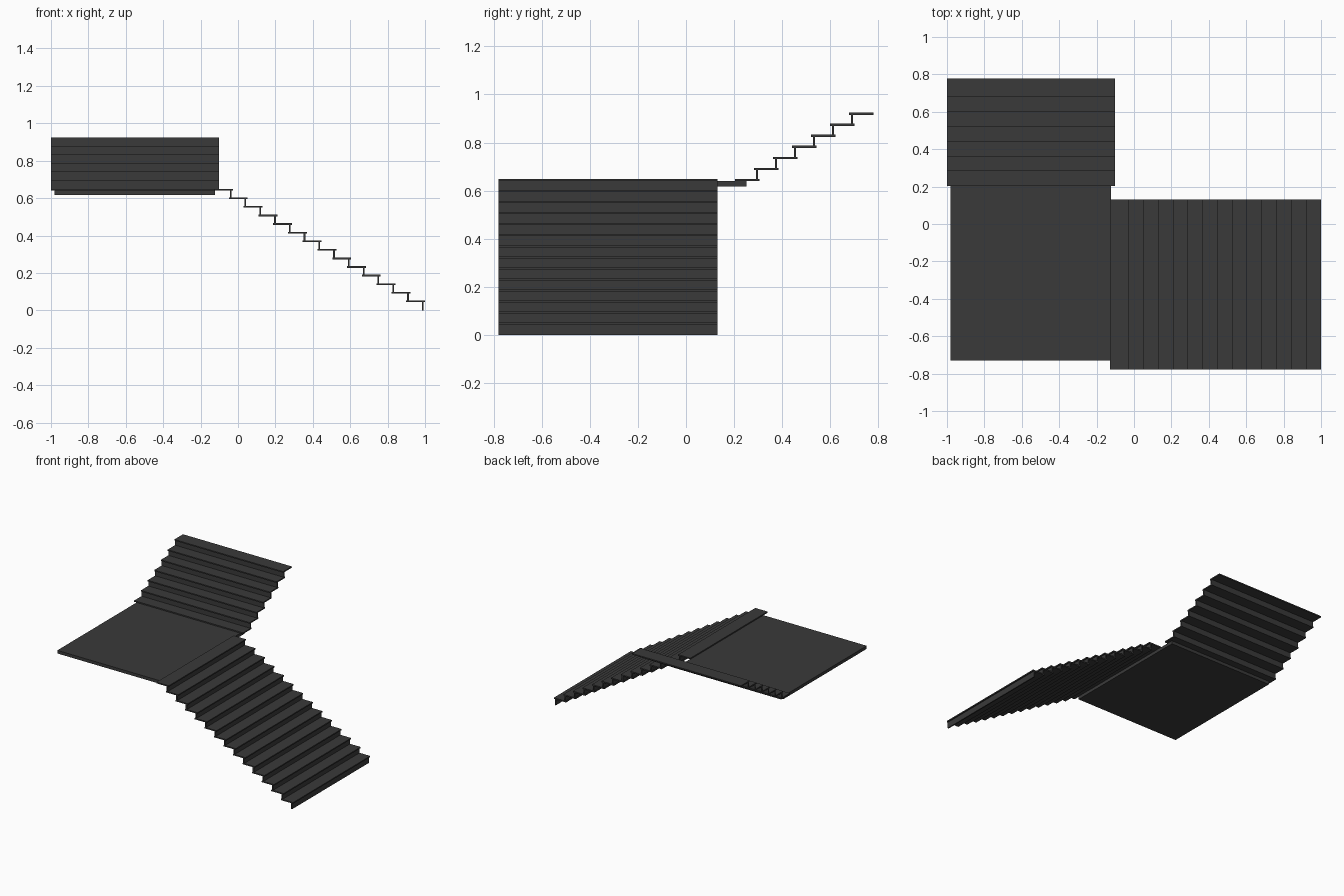
import bpy

cube = bpy.data.objects.get("Cube")
if cube:
    bpy.data.objects.remove(cube, do_unlink=True)

charcoal = bpy.data.materials.new("charcoal")
charcoal.use_nodes = True
COLOR = (0.042, 0.042, 0.042, 1)
charcoal.diffuse_color = COLOR
charcoal.node_tree.nodes["Principled BSDF"].inputs["Base Color"].default_value = COLOR


def box(name, low, high):
    """Flat-faced box between two opposite corners."""
    bpy.ops.mesh.primitive_cube_add(size=1)
    ob = bpy.context.object
    ob.name = name
    ob.location = [(a + b) / 2 for a, b in zip(low, high)]
    ob.scale = [b - a for a, b in zip(low, high)]
    ob.data.materials.append(charcoal)


RUN, RISE = 0.079, 0.0459      # spacing of the steps
DEPTH, THICK = 0.101, 0.009    # tread board
SETBACK = 0.008                # riser behind the tread nose
FIRST_TOP = 0.0525
LOWER_COUNT, UPPER_COUNT = 14, 7


def tread_top(i):
    return FIRST_TOP + i * RISE


# Lower flight, climbing towards -x
y0, y1 = -0.779, 0.131
for i in range(LOWER_COUNT):
    nose, top = 1.0 - i * RUN, tread_top(i)
    box(f"lower_tread_{i + 1}", (nose - DEPTH, y0, top - THICK), (nose, y1, top))
    foot = tread_top(i - 1) if i else 0
    face = nose - SETBACK
    box(f"lower_riser_{i + 1}", (face - THICK, y0, foot), (face, y1, top - THICK))

# Landing slab, tucked under the end treads of both flights
landing_top = tread_top(LOWER_COUNT - 1) - THICK
box("landing", (-0.98, -0.731, 0.617), (-0.124, 0.252, landing_top))

# Upper flight, climbing towards +y
x0, x1 = -1.0, -0.101
for i in range(UPPER_COUNT):
    nose, top = 0.204 + i * RUN, tread_top(LOWER_COUNT - 1 + i)
    box(f"upper_tread_{i + 1}", (x0, nose, top - THICK), (x1, nose + DEPTH, top))
    if i:
        face = nose + SETBACK
        box(f"upper_riser_{i}", (x0, face, top - RISE), (x1, face + THICK, top - THICK))
